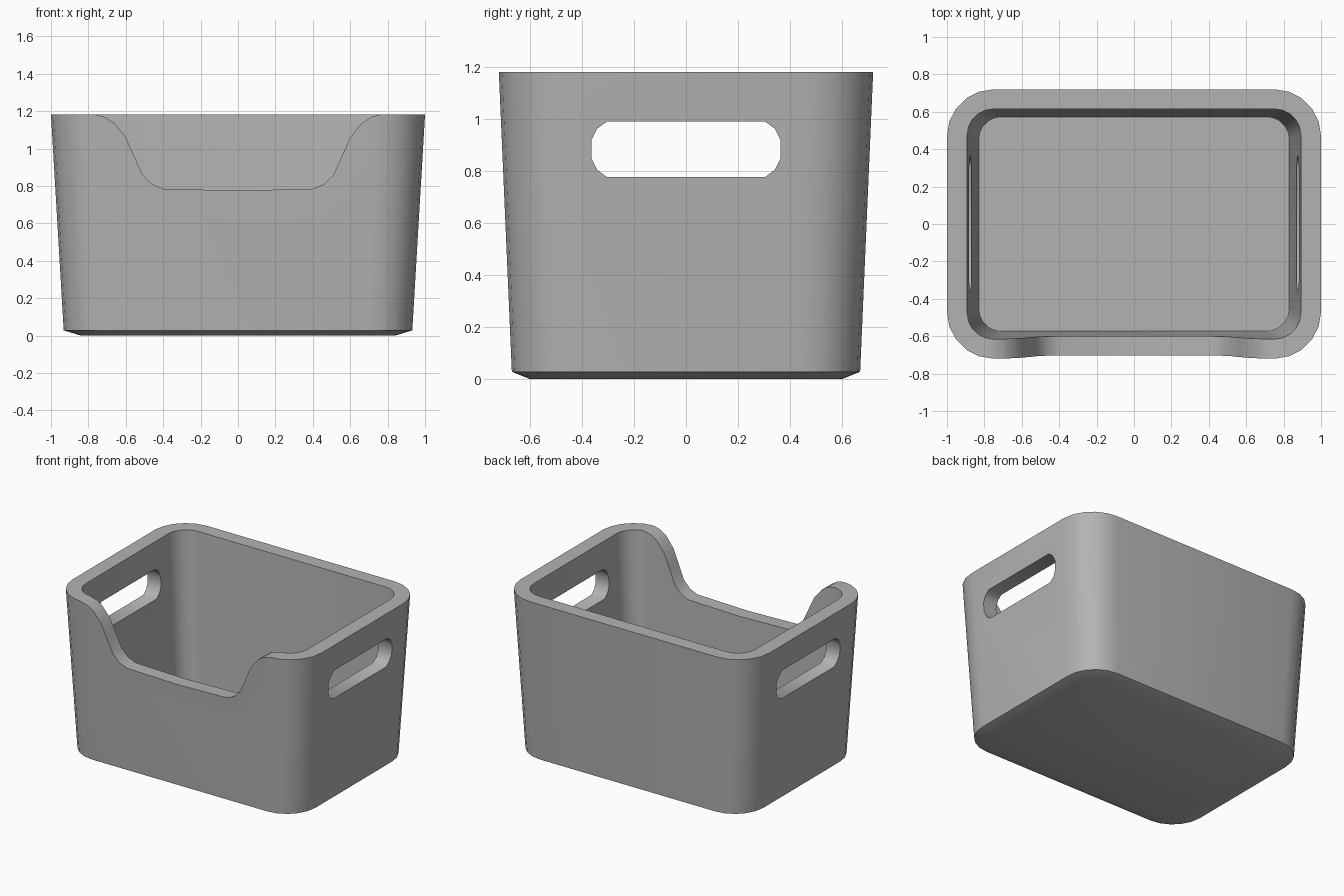
import bpy, bmesh, math

if "Cube" in bpy.data.objects:
    bpy.data.objects.remove(bpy.data.objects["Cube"], do_unlink=True)

grey = bpy.data.materials.new("matte_grey")
grey.use_nodes = True
colour = (0.45, 0.45, 0.45, 1)
grey.diffuse_color = colour
grey.node_tree.nodes["Principled BSDF"].inputs["Base Color"].default_value = colour


def finish(bm, name):
    bmesh.ops.recalc_face_normals(bm, faces=bm.faces)
    mesh = bpy.data.meshes.new(name)
    bm.to_mesh(mesh)
    bm.free()
    mesh.materials.append(grey)
    obj = bpy.data.objects.new(name, mesh)
    bpy.context.collection.objects.link(obj)
    return obj


def rounded_ring(bm, hx, hy, z, radius, steps=5):
    """Rounded rectangle of vertices at height z."""
    ring = []
    for quarter, (sx, sy) in enumerate([(1, 1), (-1, 1), (-1, -1), (1, -1)]):
        for i in range(steps + 1):
            a = math.pi / 2 * (quarter + i / steps)
            ring.append(bm.verts.new((sx * (hx - radius) + radius * math.cos(a),
                                      sy * (hy - radius) + radius * math.sin(a), z)))
    return ring


def prism(name, outline, axis, start, end):
    """Extrude a 2D outline along the x or y axis."""
    bm = bmesh.new()
    place = (lambda u, v, d: (d, u, v)) if axis == "x" else (lambda u, v, d: (u, d, v))
    a, b = ([bm.verts.new(place(u, v, d)) for u, v in outline] for d in (start, end))
    bm.faces.new(a)
    bm.faces.new(b)
    for i in range(len(a)):
        j = (i + 1) % len(a)
        bm.faces.new((a[i], a[j], b[j], b[i]))
    return finish(bm, name)


# Tapered bin: underside, outer wall, rim, inner wall, floor
bm = bmesh.new()
rings = [rounded_ring(bm, *r) for r in [
    (0.84, 0.60, 0.0, 0.20),
    (0.932, 0.67, 0.028, 0.23),
    (1.0, 0.72, 1.182, 0.25),
    (0.892, 0.615, 1.182, 0.14),
    (0.83, 0.573, 0.09, 0.12)]]
for low, high in zip(rings, rings[1:]):
    for i in range(len(low)):
        j = (i + 1) % len(low)
        bm.faces.new((low[i], low[j], high[j], high[i]))
bm.faces.new(rings[0])
bm.faces.new(rings[-1])
storage_bin = finish(bm, "storage_bin")

# Scooped front opening
half = [(0.4, 0.785), (0.46, 0.81), (0.51, 0.86), (0.56, 0.97), (0.6, 1.06),
        (0.66, 1.135), (0.71, 1.168), (0.77, 1.183), (0.77, 1.4)]
scoop = [(-x, z) for x, z in reversed(half)] + [(0, 0.775)] + half
scoop_cutter = prism("scoop_cutter", scoop, "y", -1, -0.4)

# Rounded hand holes through both sides
end = [(0.305, 0.778), (0.342, 0.805), (0.364, 0.85),
       (0.364, 0.918), (0.342, 0.963), (0.305, 0.99)]
hole = end + [(-y, z) for y, z in reversed(end)]
hole_cutter = prism("hand_hole_cutter", hole, "x", -1.5, 1.5)

# Cut the openings, then shade
bpy.ops.object.select_all(action="DESELECT")
storage_bin.select_set(True)
bpy.context.view_layer.objects.active = storage_bin
for cutter in (scoop_cutter, hole_cutter):
    cutter.hide_render = True
    mod = storage_bin.modifiers.new(cutter.name, "BOOLEAN")
    mod.operation = "DIFFERENCE"
    mod.solver = "EXACT"
    mod.object = cutter
    bpy.ops.object.modifier_apply(modifier=mod.name)
    bpy.data.objects.remove(cutter, do_unlink=True)
bpy.ops.object.shade_smooth_by_angle(angle=math.radians(40))
